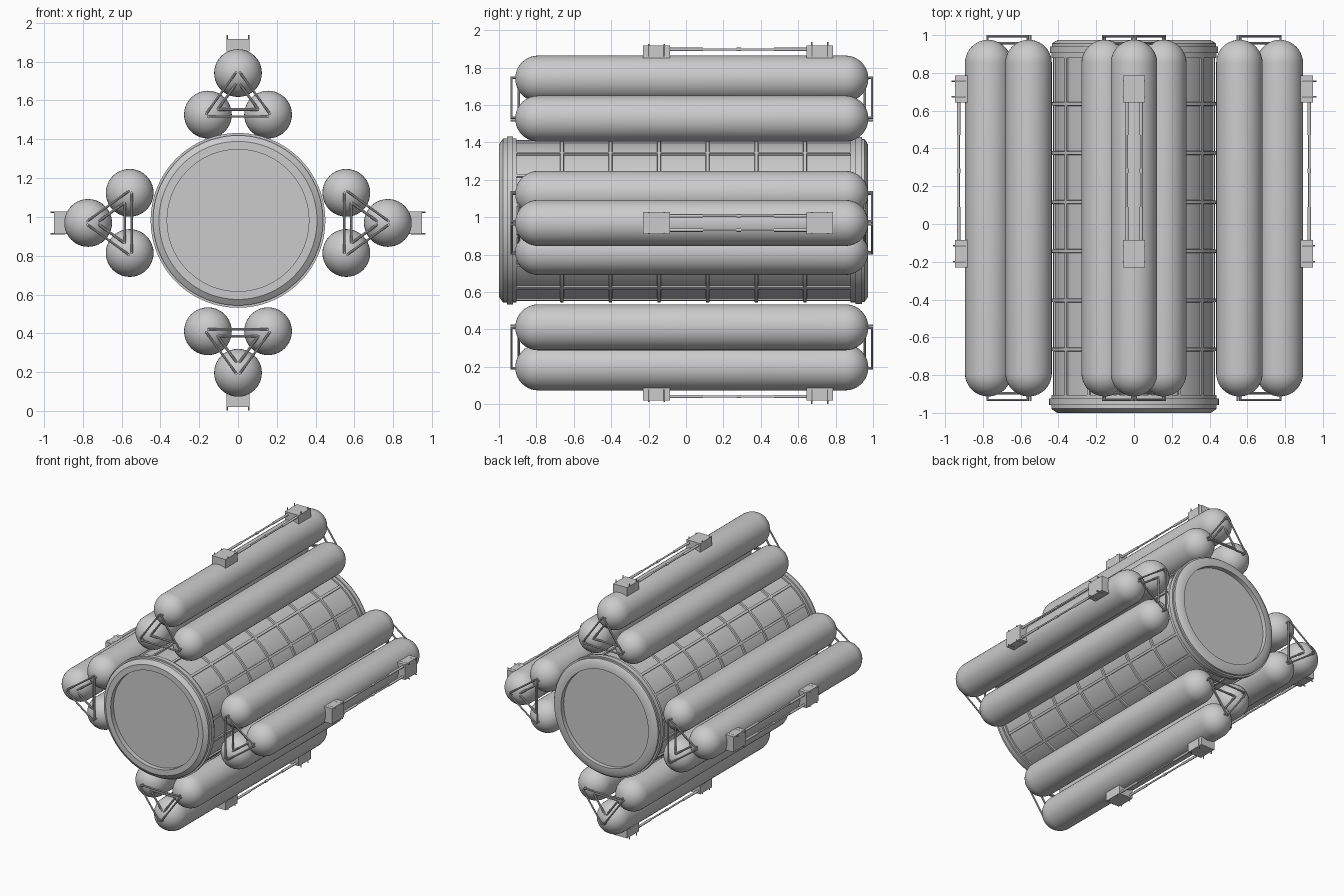
import bpy, bmesh, math
from mathutils import Vector, Matrix

if "Cube" in bpy.data.objects:
    bpy.data.objects.remove(bpy.data.objects["Cube"])

BODY_Z, RACK_Z = 0.982, 0.969
FRONT, BACK = -0.913, 0.975      # tank tips
R = 0.123                        # tank radius


def finish(bm, name):
    bmesh.ops.remove_doubles(bm, verts=bm.verts, dist=1e-5)
    bmesh.ops.recalc_face_normals(bm, faces=bm.faces)
    me = bpy.data.meshes.new(name)
    bm.to_mesh(me)
    bm.free()
    ob = bpy.data.objects.new(name, me)
    bpy.context.collection.objects.link(ob)
    bpy.ops.object.select_all(action='DESELECT')
    ob.select_set(True)
    bpy.context.view_layer.objects.active = ob
    bpy.ops.object.shade_smooth_by_angle(angle=math.radians(35))
    return ob


def lathe(bm, profile, seg=64, at=(0, 0)):
    """Revolve (radius, y) points around the y direction."""
    vs = [bm.verts.new((at[0] + r, y, at[1])) for r, y in profile]
    es = [bm.edges.new(p) for p in zip(vs, vs[1:])]
    bmesh.ops.spin(bm, geom=vs + es, cent=(at[0], 0, at[1]), axis=(0, 1, 0),
                   angle=2 * math.pi, steps=seg, use_merge=True)


def box(bm, lo, hi, turn=0):
    lo, hi = Vector(lo), Vector(hi)
    m = (Matrix.Rotation(turn, 4, 'Y') @ Matrix.Translation((lo + hi) / 2)
         @ Matrix.Diagonal((*(hi - lo), 1)))
    bmesh.ops.create_cube(bm, size=1, matrix=m)


def rod(bm, a, b, r, seg=10):
    a, b = Vector(a), Vector(b)
    d = b - a
    m = Matrix.Translation((a + b) / 2) @ d.to_track_quat('Z', 'Y').to_matrix().to_4x4()
    bmesh.ops.create_cone(bm, cap_ends=True, segments=seg, radius1=r, radius2=r,
                          depth=d.length, matrix=m)


# main hull with recessed ends, flanges and chamfered rims
bm = bmesh.new()
lathe(bm, [(0, -.965), (.365, -.965), (.365, -1), (.407, -1), (.438, -.978),
           (.438, -.957), (.45, -.957), (.45, -.925), (.438, -.925), (.438, -.905),
           (.426, -.905), (.426, .88), (.438, .88), (.438, .906), (.446, .906),
           (.446, .94), (.435, .94), (.435, .955), (.407, .973), (.365, .973),
           (.365, .94), (0, .94)], 96)
finish(bm, "main_hull").location.z = BODY_Z

# raised ring ribs and lengthwise stringers
bm = bmesh.new()
for k in range(6):
    y = .636 - .26 * k
    lathe(bm, [(.42, y - .012), (.437, y - .008), (.437, y + .008), (.42, y + .012)], 96)
finish(bm, "ring_ribs").location.z = BODY_Z
bm = bmesh.new()
for k in range(16):
    box(bm, (-.009, -.91, .415), (.009, .885, .436), math.radians(11.25 + 22.5 * k))
finish(bm, "hull_stringers").location.z = BODY_Z

# one tank rack, modelled in its upright position
spots = [Vector((-.155, .558)), Vector((.155, .558)), Vector((0, .772))]
mid = sum(spots, Vector((0, 0))) / 3

bm = bmesh.new()
for s in spots:
    arc = [math.radians(a) for a in range(0, 91, 9)]
    prof = [(R * math.sin(a), FRONT + R * (1 - math.cos(a))) for a in arc]
    prof += [(R * math.sin(a), BACK - R * (1 - math.cos(a))) for a in reversed(arc)]
    lathe(bm, prof, 40, s)
tanks = finish(bm, "tank_trio")

# triangular tie rods with pins on both tank ends
bm = bmesh.new()
for tip, sgn in ((FRONT, -1), (BACK, 1)):
    for i in range(3):
        a, b = spots[i], spots[(i + 1) % 3]
        out = ((a + b) / 2 - mid).normalized()
        y = tip + sgn * .019
        p, q = a + out * .01, b + out * .01
        rod(bm, (p.x, y, p.y), (q.x, y, q.y), .006)
        for e in (p, q):
            rod(bm, (e.x, tip - sgn * .01, e.y), (e.x, y + sgn * .006, e.y), .006)
        y = tip - sgn * .018
        p, q = a - out * .026, b - out * .026
        p, q = p.lerp(q, .12), q.lerp(p, .12)
        rod(bm, (p.x, y, p.y), (q.x, y, q.y), .007)
ties = finish(bm, "tie_rods")

# mounting blocks with corner pins
bm = bmesh.new()
blocks = ((-.23, -.086), (.643, .787))
for y0, y1 in blocks:
    box(bm, (-.058, y0, .882), (.058, y1, .948))
    for x in (-.056, .056):
        for y in (y0 + .03, y1 - .03):
            rod(bm, (x, y, .89), (x, y, .957 if y0 < 0 else .967), .004, 8)
mounts = finish(bm, "mounting_blocks")

# twin rail rods with sleeves and centre collars
bm = bmesh.new()
for x in (-.038, .038):
    rod(bm, (x, -.1, .928), (x, .66, .928), .006, 12)
    for y0, y1, r in ((-.1, .09, .009), (.47, .66, .009), (.27, .295, .009)):
        rod(bm, (x, y0, .928), (x, y1, .928), r, 12)
rails = finish(bm, "rail_rods")

# repeat the rack on all four sides
for part in (tanks, ties, mounts, rails):
    base = part.name
    part.location.z = RACK_Z
    part.name = base + "_top"
    for k, side in enumerate(("right", "bottom", "left"), 1):
        c = bpy.data.objects.new(f"{base}_{side}", part.data)
        c.location.z = RACK_Z
        c.rotation_euler.y = k * math.pi / 2
        bpy.context.collection.objects.link(c)
        for mod in part.modifiers:
            n = c.modifiers.new(mod.name, mod.type)
            if mod.type == 'NODES':
                n.node_group = mod.node_group
